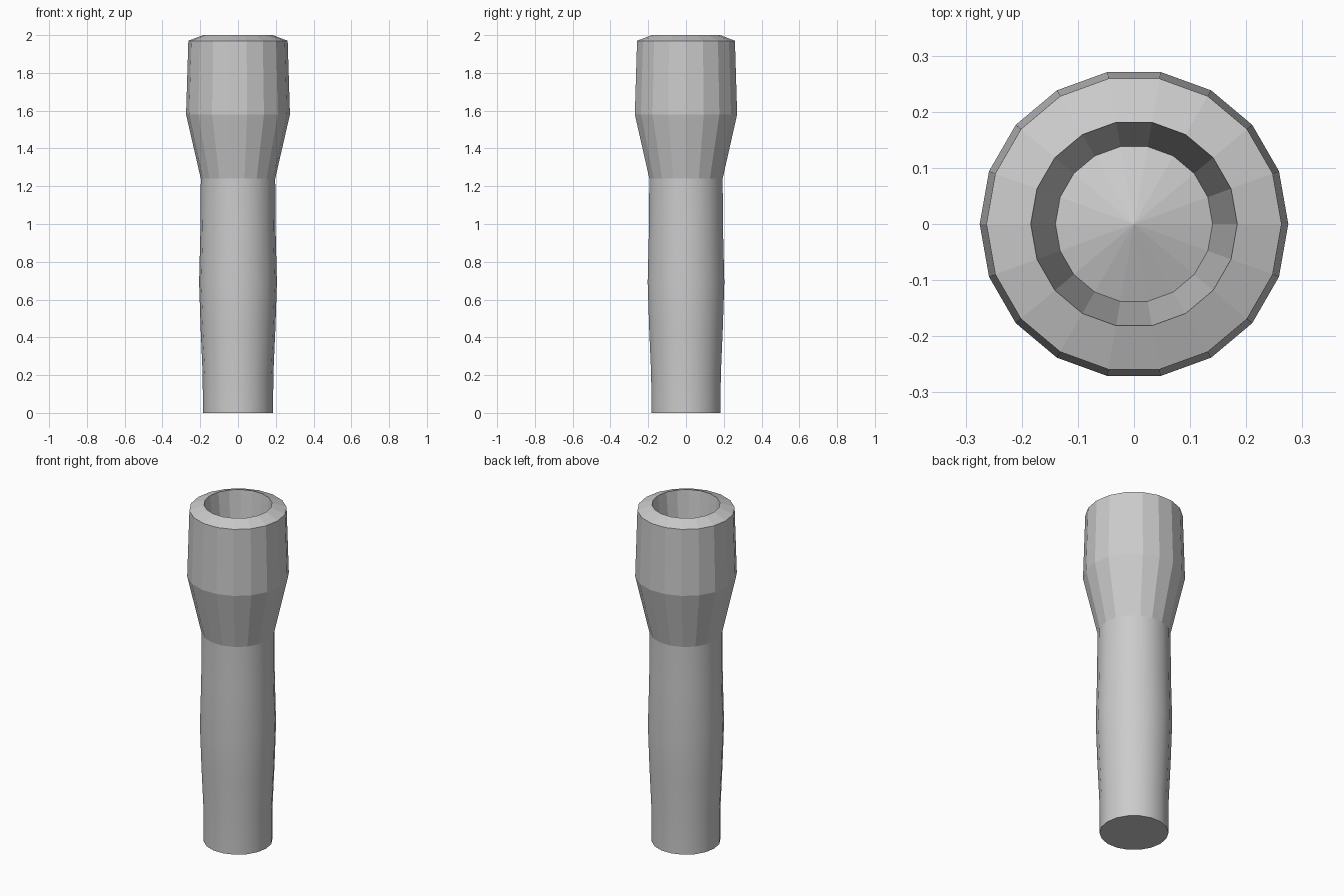
import bpy, bmesh, math

if "Cube" in bpy.data.objects:
    bpy.data.objects.remove(bpy.data.objects["Cube"])

SIDES = 18


def lathe(name, profile, smooth=False):
    """Revolve (radius, z) points around z; radius 0 makes a fan tip."""
    bm = bmesh.new()
    rings = []
    for r, z in profile:
        count = SIDES if r > 0 else 1
        rings.append([bm.verts.new((r * math.cos(2 * math.pi * i / SIDES),
                                    r * math.sin(2 * math.pi * i / SIDES), z))
                      for i in range(count)])
    for a, b in zip(rings, rings[1:]):
        for i in range(SIDES):
            j = (i + 1) % SIDES
            if len(a) == 1:
                bm.faces.new((a[0], b[j], b[i]))
            elif len(b) == 1:
                bm.faces.new((a[i], a[j], b[0]))
            else:
                bm.faces.new((a[i], a[j], b[j], b[i]))
    mesh = bpy.data.meshes.new(name)
    bm.to_mesh(mesh)
    bm.free()
    obj = bpy.data.objects.new(name, mesh)
    bpy.context.collection.objects.link(obj)
    if smooth:
        bpy.ops.object.select_all(action='DESELECT')
        obj.select_set(True)
        bpy.context.view_layer.objects.active = obj
        bpy.ops.object.shade_smooth_by_angle(angle=math.radians(35))
    return obj


# Gently swelling smooth grip with a flat base
lathe("handle_grip", [(0, 0), (0.186, 0), (0.187, 0.2), (0.198, 0.45),
                      (0.206, 0.69), (0.199, 0.97), (0.197, 1.24)], smooth=True)

# Faceted flared head: outer shell, sloped rim, tapered bore, shallow cone floor
lathe("flared_head", [(0.197, 1.24), (0.275, 1.58), (0.263, 1.97),
                      (0.184, 2.0), (0.14, 1.6), (0, 1.65)])
